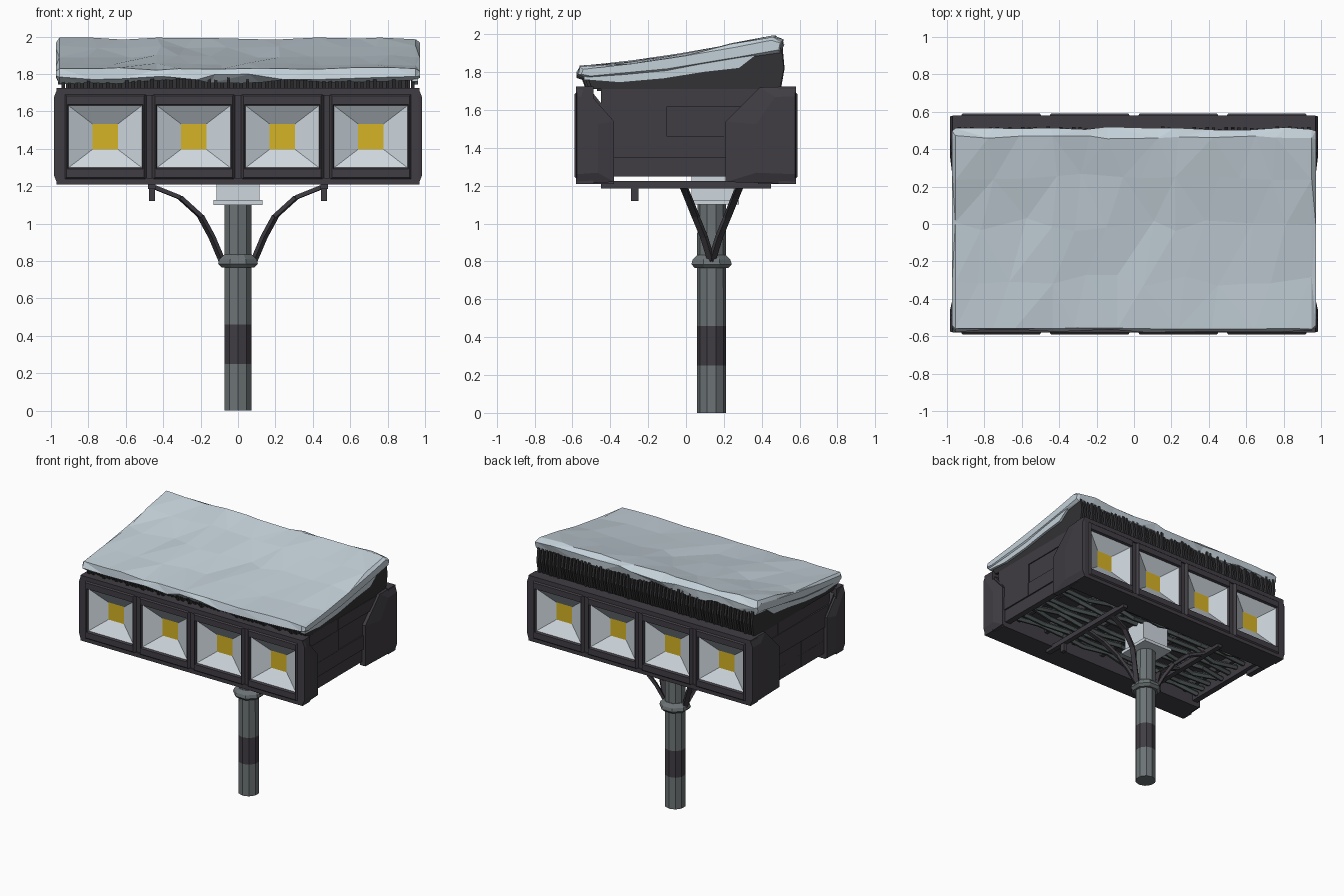
import bpy, bmesh, math, random
from mathutils import Vector

if "Cube" in bpy.data.objects:
    bpy.data.objects.remove(bpy.data.objects["Cube"])

random.seed(4)


def mat(name, r, g, b):
    lin = [((c / 255 + 0.055) / 1.055) ** 2.4 for c in (r, g, b)]
    m = bpy.data.materials.new(name)
    m.diffuse_color = (*lin, 1)
    m.use_nodes = True
    m.node_tree.nodes["Principled BSDF"].inputs["Base Color"].default_value = m.diffuse_color
    return m


DARK = mat("dark_metal", 64, 61, 67)
FIN = mat("fin_black", 50, 50, 53)
POLE = mat("pole_grey", 108, 115, 117)
SNOW = mat("snow", 196, 209, 217)
LIGHT = mat("reflector_silver", 206, 215, 222)
YELLOW = mat("lamp_yellow", 214, 180, 38)
CABLE = mat("cable_grey", 84, 92, 92)


def finish(name, bm, *mats):
    bmesh.ops.recalc_face_normals(bm, faces=bm.faces)
    me = bpy.data.meshes.new(name)
    bm.to_mesh(me)
    bm.free()
    for m in mats:
        me.materials.append(m)
    ob = bpy.data.objects.new(name, me)
    bpy.context.collection.objects.link(ob)
    return ob


def add_loft(bm, rings, cap=True):
    """Skin a list of closed rings; returns the faces of each span and the two caps."""
    vr = [[bm.verts.new(p) for p in r] for r in rings]
    n = len(vr[0])
    spans = [[bm.faces.new((a[i], a[(i + 1) % n], b[(i + 1) % n], b[i])) for i in range(n)]
             for a, b in zip(vr, vr[1:])]
    caps = [bm.faces.new(vr[0]), bm.faces.new(vr[-1])] if cap else []
    return spans, caps


def add_prism(bm, profile, x0, x1):
    add_loft(bm, [[(x, y, z) for y, z in profile] for x in (x0, x1)])


def add_box(bm, x0, x1, y0, y1, z0, z1):
    add_prism(bm, [(y0, z0), (y1, z0), (y1, z1), (y0, z1)], x0, x1)


def add_beam(bm, a, b, w, t, sides=4):
    """Straight bar between two points."""
    a, b = Vector(a), Vector(b)
    d = (b - a).normalized()
    u = d.cross(Vector((0, 0, 1)) if abs(d.z) < 0.95 else Vector((1, 0, 0))).normalized()
    v = d.cross(u)
    angs = [math.tau * (i + 0.5) / sides for i in range(sides)]
    k = math.sqrt(2) / 2
    add_loft(bm, [[p + u * math.cos(q) * w * k + v * math.sin(q) * t * k for q in angs] for p in (a, b)])


# Pole with painted band, and clamp collar
PY = 0.135


def turned(name, levels, material, sides=10):
    bm = bmesh.new()
    add_loft(bm, [[(r * math.cos(math.tau * (i + .5) / sides), PY + r * math.sin(math.tau * (i + .5) / sides), z)
                   for i in range(sides)] for r, z in levels])
    return finish(name, bm, material)


turned("pole_foot", [(0.077, 0), (0.077, 0.25)], POLE)
turned("pole_band", [(0.077, 0.25), (0.077, 0.46)], DARK)
turned("pole_shaft", [(0.077, 0.46), (0.075, 1.14)], POLE)
turned("pole_collar", [(0.095, 0.765), (0.115, 0.785), (0.108, 0.81), (0.08, 0.835)], POLE, 8)

# Mounting block on top of the pole
bm = bmesh.new()
add_box(bm, -0.115, 0.115, 0.03, 0.25, 1.12, 1.30)
add_box(bm, -0.13, 0.13, 0.01, 0.28, 1.10, 1.125)
finish("pole_head", bm, LIGHT)

# Curved V struts, and the rails they carry
bm = bmesh.new()
for sx in (-1, 1):
    for sy in (-1, 1):
        path = [(sx * x, PY + sy * y, z) for x, y, z in
                ((0.085, 0.0, 0.80), (0.14, 0.04, 0.93), (0.20, 0.085, 1.04), (0.31, 0.125, 1.14), (0.46, 0.15, 1.20))]
        for a, b in zip(path, path[1:]):
            add_beam(bm, a, b, 0.035, 0.022)
    add_box(bm, sx * 0.46 - 0.02, sx * 0.46 + 0.02, -0.45, 0.45, 1.185, 1.225)
    add_box(bm, sx * 0.46 - 0.015, sx * 0.46 + 0.015, -0.29, -0.25, 1.12, 1.19)
finish("support_struts", bm, DARK)

# Central housing: side walls with bowed panels, roof and floor
bm = bmesh.new()
add_box(bm, -0.92, 0.92, -0.42, 0.42, 1.36, 1.71)
for s in (-1, 1):
    for k, (z0, z1) in enumerate(((1.25, 1.35), (1.35, 1.46), (1.46, 1.62), (1.62, 1.71))):
        for y0, y1 in ((-0.45, -0.1), (-0.1, 0.2), (0.2, 0.45)):
            xo = 0.935 + random.uniform(0, 0.015)
            add_box(bm, *sorted((s * 0.89, s * xo)), y0, y1, z0, z1)
finish("housing", bm, DARK)

# Underside ribs and cables
bm = bmesh.new()
for i in range(7):
    x = -0.81 + i * 0.27
    add_box(bm, x - 0.015, x + 0.015, -0.4, 0.4, 1.30, 1.37)
finish("underside_ribs", bm, DARK)
bm = bmesh.new()
for i in range(9):
    y = -0.33 + i * 0.08
    pts = [(-0.88 + j * 0.22, y + random.uniform(-.02, .02), 1.29 + random.uniform(-.02, .02)) for j in range(9)]
    for a, b in zip(pts, pts[1:]):
        add_beam(bm, a, b, 0.03, 0.03, 5)
finish("underside_cables", bm, CABLE)

LAMPS = [-0.71, -0.237, 0.237, 0.71]
LZ = 1.465
for s, side in ((-1, "front"), (1, "back")):
    # Bank body, frame rails, posts and tapered end caps
    bm = bmesh.new()
    add_prism(bm, [(s * y, z) for y, z in ((0.50, 1.21), (0.38, 1.21), (0.38, 1.55), (0.50, 1.70))], -0.95, 0.95)
    for z0, z1 in ((1.21, 1.245), (1.685, 1.725)):
        add_box(bm, -0.97, 0.97, *sorted((s * 0.49, s * 0.58)), z0, z1)
    for x in (-0.955, -0.4735, 0, 0.4735, 0.955):
        add_box(bm, x - 0.015, x + 0.015, *sorted((s * 0.49, s * 0.57)), 1.22, 1.71)
    inner = 0.38 if s < 0 else 0.21
    wide = 0.54 if s < 0 else 0.39
    for e in (-1, 1):
        cap = [(0.58, 1.21), (inner, 1.22), (inner, 1.54), (wide, 1.72), (0.58, 1.725)]
        add_loft(bm, [[(e * 0.92, s * y, z) for y, z in cap],
                      [(e * 0.965, s * y, z) for y, z in cap],
                      [(e * 0.985, s * (0.57 - (0.57 - y) * 0.55), LZ + (z - LZ) * 0.8) for y, z in cap]])
    finish(side + "_lamp_bank", bm, DARK)

    # Lamp units: bevelled frame, funnel reflector, yellow emitter
    for i, cx in enumerate(LAMPS):
        bm = bmesh.new()
        rings = [(0.222, 0.235, 0.49), (0.222, 0.235, 0.57), (0.207, 0.218, 0.59), (0.202, 0.172, 0.59),
                 (0.196, 0.166, 0.572), (0.068, 0.068, 0.505)]
        spans, caps = add_loft(bm, [[(cx + a * w, s * y, LZ + b * h) for a, b in ((-1, -1), (1, -1), (1, 1), (-1, 1))]
                                    for w, h, y in rings])
        for f in spans[-1]:
            f.material_index = 1
        caps[1].material_index = 2
        finish(f"{side}_lamp_{i + 1}", bm, DARK, LIGHT, YELLOW)

# Roof wedge of thin cooling fins under the snow
bm = bmesh.new()
add_prism(bm, [(-0.47, 1.70), (0.47, 1.70), (0.48, 1.91), (-0.47, 1.79)], -0.92, 0.92)
N = 56
for i in range(N):
    x = -0.935 + 1.87 * i / (N - 1)
    d, j = random.uniform(-0.015, 0.012), random.uniform(-0.02, 0.015)
    add_prism(bm, [(-0.51 + j, 1.71), (0.49 + d, 1.71), (0.515 + d * 0.5, 1.82), (0.50 + d, 1.92), (-0.54 + j, 1.79)],
              x - 0.009, x + 0.009)
finish("roof_fins", bm, FIN)

# Snow slab: uneven low-poly loft across the width
loop = [(-0.52, 1.765), (-0.57, 1.785), (-0.56, 1.828), (-0.30, 1.852), (0.0, 1.895), (0.27, 1.945),
        (0.465, 1.988), (0.512, 1.96), (0.505, 1.90), (0.30, 1.86), (-0.1, 1.79)]
bm = bmesh.new()
rings = []
xs = [-0.972, -0.955, -0.8, -0.62, -0.45, -0.27, -0.1, 0.08, 0.25, 0.42, 0.6, 0.78, 0.95, 0.972]
for k, x in enumerate(xs):
    end = k in (0, len(xs) - 1)
    ring = []
    for i, (y, z) in enumerate(loop):
        top = 2 < i < 6
        dy = random.uniform(-0.04, 0.04) if top else random.uniform(-0.012, 0.008)
        dz = random.uniform(-0.008, 0.008) if 1 < i < 7 else random.uniform(-0.02, 0.015)
        dx = 0 if end or k in (1, len(xs) - 2) else random.uniform(-0.05, 0.05)
        y2, z2 = y + dy, min(z + dz, 1.995)
        if end:  # pinch the ends towards the slab's mid line
            mid = 1.875 + 0.14 * y
            y2, z2 = y * 0.97, mid + (z - mid) * 0.6
        ring.append((x + dx, y2, z2))
    rings.append(ring)
add_loft(bm, rings)
bmesh.ops.triangulate(bm, faces=bm.faces)
finish("snow_cover", bm, SNOW)

# Snow drooping over the two sides
bm = bmesh.new()
for s in (-1, 1):
    pts = [(-0.54, 1.76), (-0.35, 1.745), (-0.12, 1.765), (0.1, 1.80), (0.28, 1.82), (0.37, 1.89), (0.49, 1.93),
           (0.2, 1.90), (-0.1, 1.85), (-0.54, 1.81)]
    add_loft(bm, [[(s * 0.93, y, z) for y, z in pts], [(s * 0.962, y, z) for y, z in pts]])
finish("snow_side_drifts", bm, SNOW)
